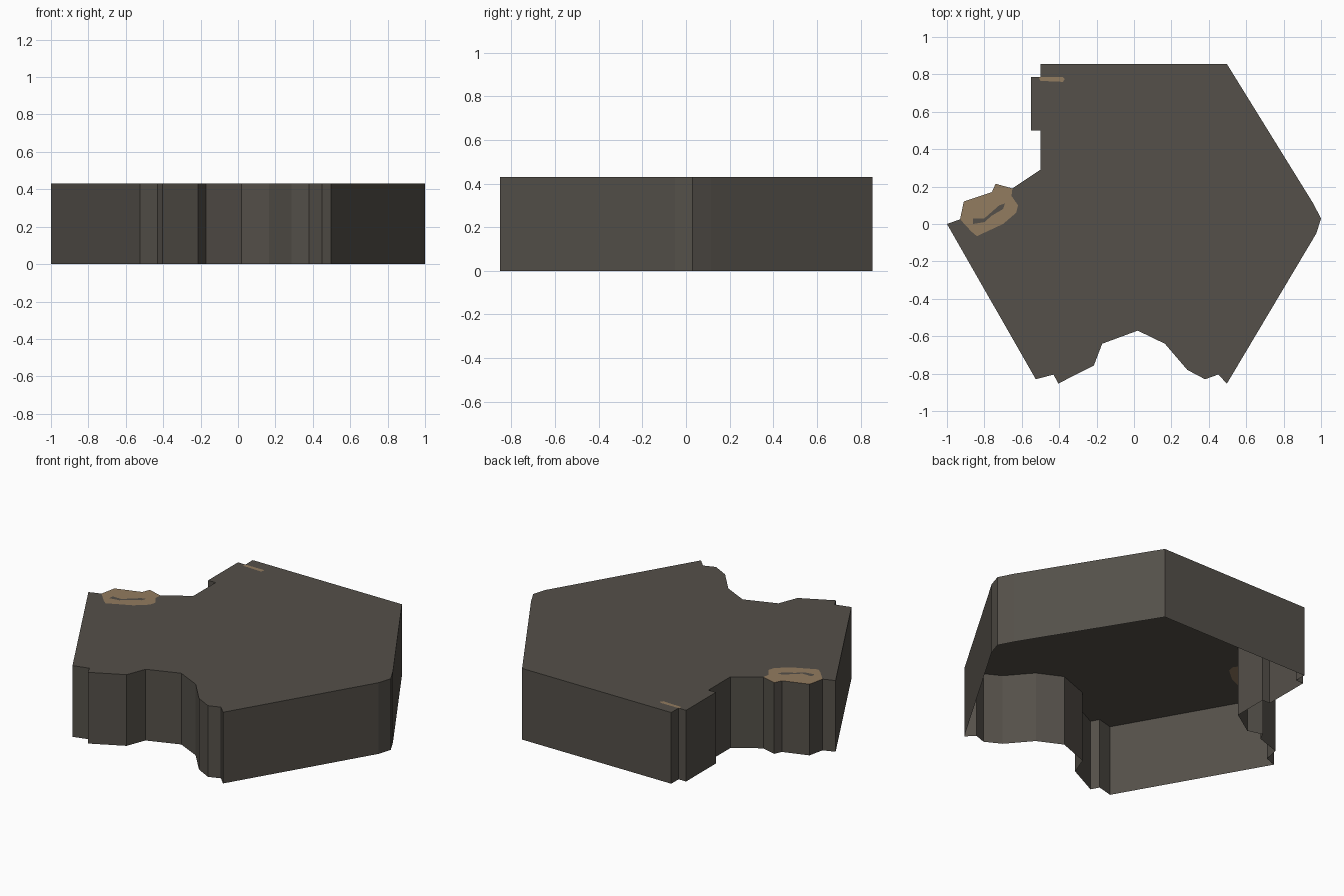
import bpy, bmesh
from mathutils import Vector
from mathutils.geometry import delaunay_2d_cdt

if "Cube" in bpy.data.objects:
    bpy.data.objects.remove(bpy.data.objects["Cube"])

HEIGHT = 0.43

# Plan outlines, all counter-clockwise seen from above
OUTLINE = [(-.50, .855), (-.50, .785), (-.55, .785), (-.55, .50), (-.50, .50), (-.50, .29),
           (-.65, .19), (-.74, .215), (-.76, .17), (-.91, .12), (-.93, .025), (-1, 0),
           (-.525, -.83), (-.43, -.805), (-.405, -.853), (-.215, -.757), (-.17, -.64),
           (.02, -.57), (.165, -.64), (.285, -.78), (.38, -.83), (.45, -.805),
           (.497, -.853), (.975, -.05), (1, .03), (.955, .115), (.497, .855)]
PATCH = [(-.65, .19), (-.74, .215), (-.76, .17), (-.91, .12), (-.93, .025), (-.87, -.04),
         (-.84, -.065), (-.70, 0), (-.63, .06), (-.62, .10), (-.655, .15)]
CRACK = [(-.86, .03), (-.86, 0), (-.80, .01), (-.76, .045), (-.70, .08), (-.69, .11),
         (-.72, .10), (-.80, .03)]
STRIP = [(-.51, .785), (-.50, .765), (-.38, .76), (-.37, .775), (-.38, .785)]


def material(name, color):
    mat = bpy.data.materials.new(name)
    mat.diffuse_color = (*color, 1)
    mat.use_nodes = True
    mat.node_tree.nodes["Principled BSDF"].inputs["Base Color"].default_value = mat.diffuse_color
    return mat


def make_object(name, bm, mats):
    mesh = bpy.data.meshes.new(name)
    bm.to_mesh(mesh)
    bm.free()
    obj = bpy.data.objects.new(name, mesh)
    for mat in mats:
        mesh.materials.append(mat)
    bpy.context.collection.objects.link(obj)
    return obj


rock = material("dark_rock", (.089, .080, .067))
earth = material("brown_earth", (.29, .20, .115))

# Flat top with the brown areas cut into it
points, loops = [], []
for poly in (OUTLINE, PATCH, CRACK, STRIP):
    loop = []
    for p in poly:
        if p not in points:
            points.append(p)
        loop.append(points.index(p))
    loops.append(loop)
verts, _, faces, _, _, origins = delaunay_2d_cdt(
    [Vector(p) for p in points], [], loops, 1, 1e-5)
loop_color = (0, 1, 0, 1)          # outline, patch, crack, strip
bm = bmesh.new()
top = [bm.verts.new((v.x, v.y, HEIGHT)) for v in verts]
for face, origin in zip(faces, origins):
    f = bm.faces.new([top[i] for i in face])
    f.material_index = loop_color[max(origin)]
    if f.normal.z < 0:
        f.normal_flip()
bm.normal_update()
for f in bm.faces:
    if f.normal.z < 0:
        f.normal_flip()
make_object("tile_top", bm, (rock, earth))

# Side walls around the outline, open underneath
bm = bmesh.new()
low = [bm.verts.new((x, y, 0)) for x, y in OUTLINE]
high = [bm.verts.new((x, y, HEIGHT)) for x, y in OUTLINE]
for i in range(len(OUTLINE)):
    j = (i + 1) % len(OUTLINE)
    bm.faces.new((low[i], low[j], high[j], high[i]))
make_object("tile_walls", bm, (rock,))
